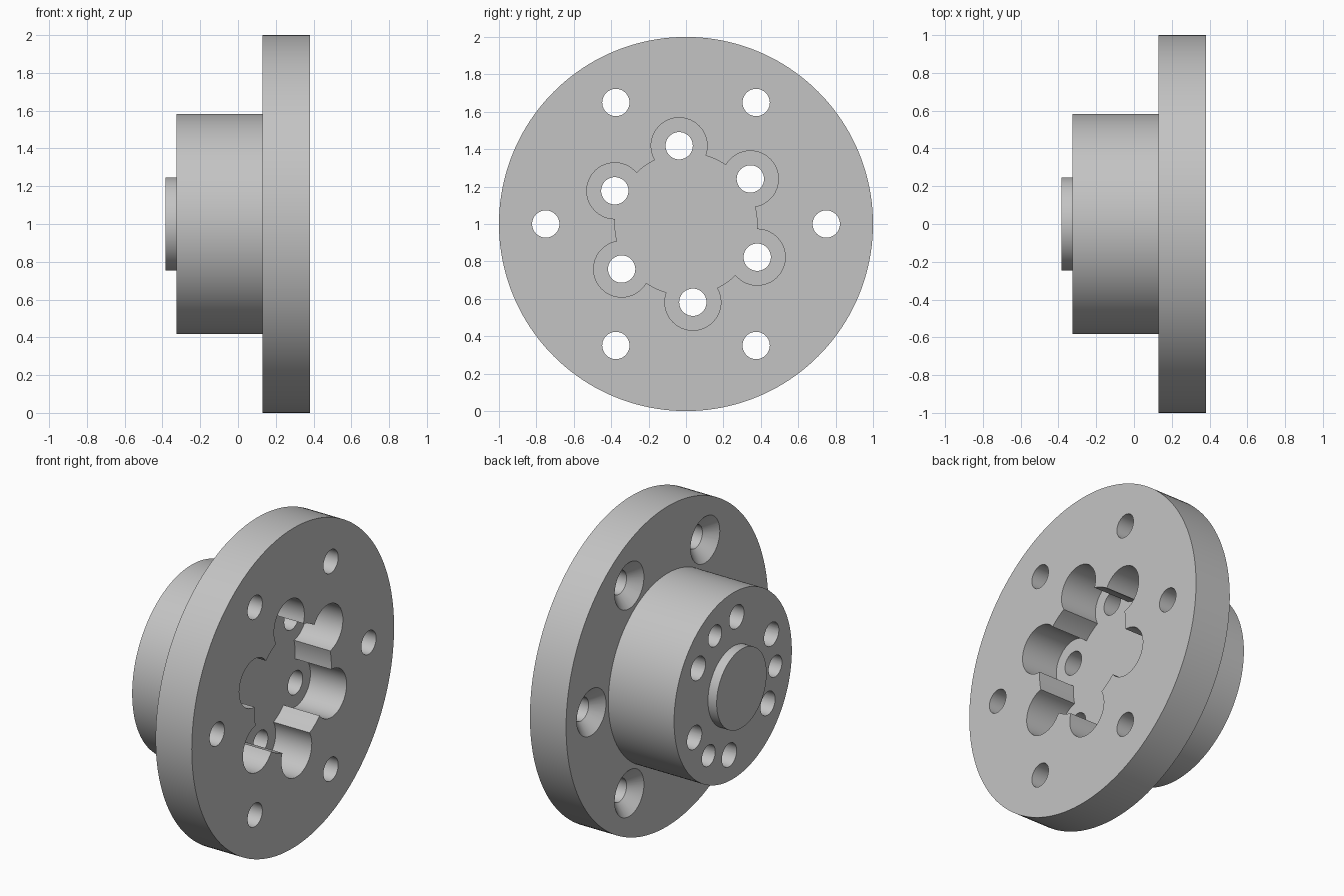
import bpy, bmesh
from math import cos, sin, radians, acos, atan2, pi

cube = bpy.data.objects.get("Cube")
if cube:
    bpy.data.objects.remove(cube, do_unlink=True)

grey = bpy.data.materials.new("plain grey")
grey.use_nodes = True
colour = (0.55, 0.55, 0.55, 1)
grey.diffuse_color = colour
grey.node_tree.nodes["Principled BSDF"].inputs["Base Color"].default_value = colour

AXIS_Z = 1.0            # height of the turning axis
FLANGE_BACK, FLANGE_FACE = 0.13, 0.38
HUB_FACE = -0.325
BOLT_R = 0.42           # pitch radius of the hub holes and pocket lobes


def arc(r, start, end, steps, cy=0.0, cz=0.0):
    """Points (y, z) on an arc, end point included."""
    return [(cy + r * cos(start + (end - start) * i / steps),
             cz + r * sin(start + (end - start) * i / steps)) for i in range(steps + 1)]


def circle(r, steps=48, cy=0.0, cz=0.0):
    return arc(r, 0, 2 * pi, steps, cy, cz)[:-1]


def loft(name, sections):
    """Capped solid through outlines of equal length, each (x, outline)."""
    bm = bmesh.new()
    rings = [[bm.verts.new((x, y, z + AXIS_Z)) for y, z in pts] for x, pts in sections]
    for a, b in zip(rings, rings[1:]):
        for i in range(len(a)):
            j = (i + 1) % len(a)
            bm.faces.new((a[i], a[j], b[j], b[i]))
    bm.faces.new(rings[0])
    bm.faces.new(rings[-1])
    bmesh.ops.recalc_face_normals(bm, faces=bm.faces)
    mesh = bpy.data.meshes.new(name)
    bm.to_mesh(mesh)
    bm.free()
    mesh.materials.append(grey)
    obj = bpy.data.objects.new(name, mesh)
    bpy.context.collection.objects.link(obj)
    return obj


def drill(name, degrees, pitch, steps):
    """Round cutter at a polar position; steps are (x, radius)."""
    a = radians(degrees)
    cy, cz = pitch * cos(a), pitch * sin(a)
    return loft(name, [(x, circle(r, 48, cy, cz)) for x, r in steps])


# Turned body: centre boss, hub and flange
profile = [(-0.385, 0.247), (HUB_FACE, 0.247), (HUB_FACE, 0.582),
           (FLANGE_BACK, 0.582), (FLANGE_BACK, 1.0), (FLANGE_FACE, 1.0)]
body = loft("flanged_hub", [(x, circle(r, 160)) for x, r in profile])

# Six-lobed pocket in the flange face
core_r, lobe_r = 0.38, 0.15
half = acos((core_r ** 2 + BOLT_R ** 2 - lobe_r ** 2) / (2 * core_r * BOLT_R))
sweep = atan2(core_r * sin(half), core_r * cos(half) - BOLT_R)
outline = []
for k in range(6):
    a = radians(35 + 60 * k)
    outline += arc(lobe_r, a - sweep, a + sweep, 32, BOLT_R * cos(a), BOLT_R * sin(a))
    outline += arc(core_r, a + half, a + pi / 3 - half, 6)[1:-1]
cutters = [loft("pocket_cutter", [(FLANGE_BACK, outline), (FLANGE_FACE + 0.1, outline)])]

# Countersunk flange holes and through holes in the lobes
for k in range(6):
    cutters.append(drill("flange_hole_cutter", 60 * k, 0.75,
                         [(0.12, 0.155), (0.2, 0.073), (0.5, 0.073)]))
    cutters.append(drill("hub_hole_cutter", 35 + 60 * k, BOLT_R,
                         [(-0.5, 0.073), (0.25, 0.073)]))

# Blind holes between them on the hub face
for k in range(3):
    cutters.append(drill("blind_hole_cutter", 65 + 120 * k, BOLT_R,
                         [(-0.5, 0.066), (-0.02, 0.066)]))

# Cut everything, then discard the cutters
bpy.ops.object.select_all(action='DESELECT')
body.select_set(True)
bpy.context.view_layer.objects.active = body
for cutter in cutters:
    cutter.hide_render = True
    mod = body.modifiers.new("cut", 'BOOLEAN')
    mod.operation = 'DIFFERENCE'
    mod.solver = 'EXACT'
    mod.object = cutter
    bpy.ops.object.modifier_apply(modifier=mod.name)
    bpy.data.objects.remove(cutter, do_unlink=True)

bpy.ops.object.shade_smooth_by_angle(angle=radians(30))
